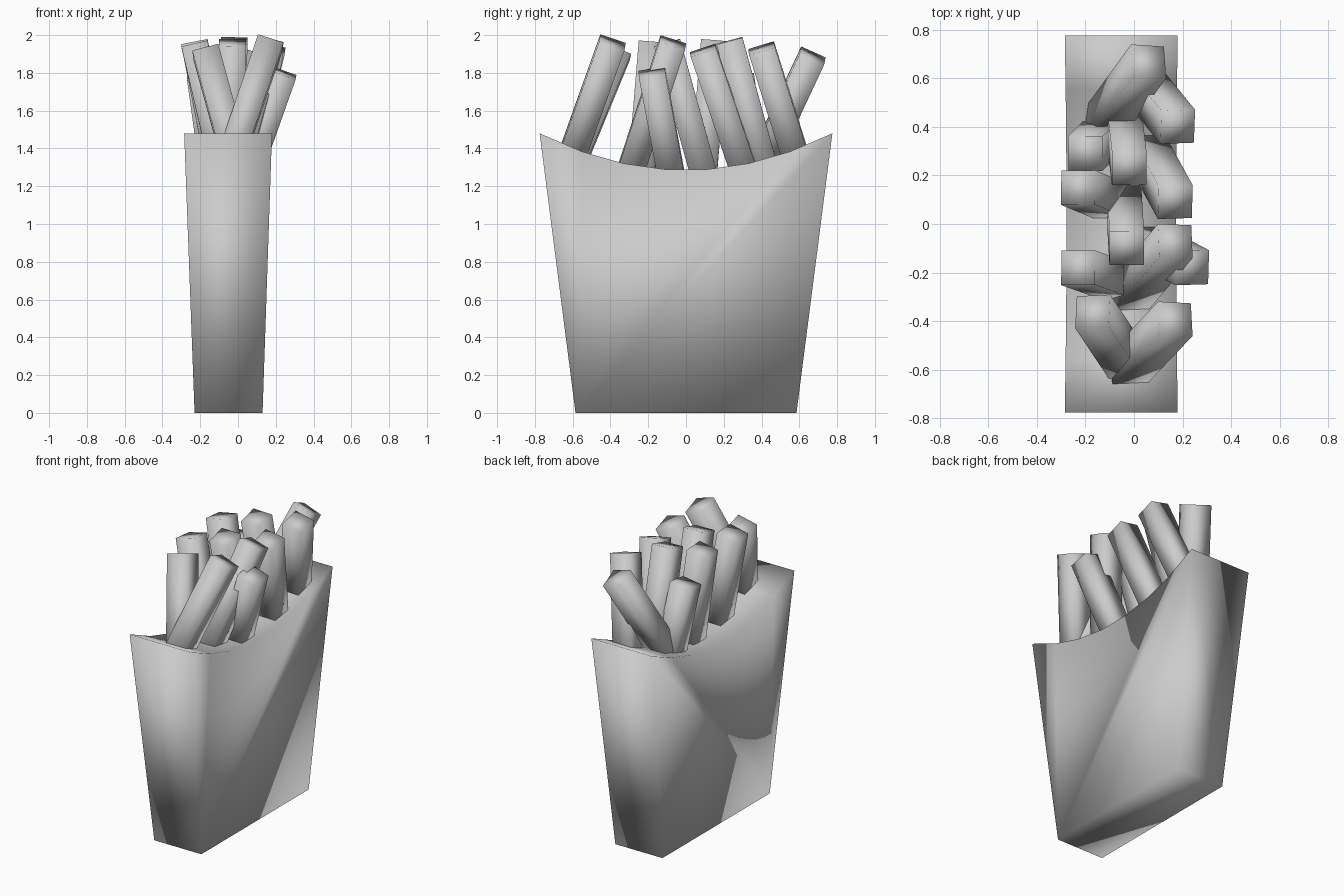
import bpy
import bmesh
from mathutils import Vector

if "Cube" in bpy.data.objects:
    bpy.data.objects.remove(bpy.data.objects["Cube"], do_unlink=True)

GREY = (0.6, 0.6, 0.6, 1.0)
grey = bpy.data.materials.new("plain grey")
grey.use_nodes = True
grey.diffuse_color = GREY
grey.node_tree.nodes["Principled BSDF"].inputs["Base Color"].default_value = GREY


def finish(bm, name):
    """Turn a bmesh into a smooth-shaded object."""
    bmesh.ops.recalc_face_normals(bm, faces=bm.faces)
    for face in bm.faces:
        face.smooth = True
    mesh = bpy.data.meshes.new(name)
    bm.to_mesh(mesh)
    bm.free()
    mesh.materials.append(grey)
    obj = bpy.data.objects.new(name, mesh)
    bpy.context.collection.objects.link(obj)
    return obj


# Carton: tapered box with a sagging top
HEIGHT, SAG, STEPS = 1.48, 0.195, 7


def carton_outline(bm, bottom_x, top_x):
    """One wide side: two bottom corners, then the curved rim."""
    points = [(bottom_x, 0.585, 0), (bottom_x, -0.585, 0)]
    for i in range(STEPS + 1):
        t = 2 * i / STEPS - 1
        z = HEIGHT - SAG * (1 - t * t)
        x = bottom_x + (top_x - bottom_x) * z / HEIGHT
        points.append((x, 0.775 * t, z))
    return [bm.verts.new(p) for p in points]


bm = bmesh.new()
left = carton_outline(bm, 0.13, 0.18)
right = carton_outline(bm, -0.23, -0.285)
bm.faces.new(left)
bm.faces.new(right)
for i in range(len(left)):
    j = (i + 1) % len(left)
    bm.faces.new((left[i], left[j], right[j], right[i]))
finish(bm, "carton")

# Fries: (centre of the tip, a point on the axis near the rim)
FRIES = [
    ((0.06, 0.67, 1.89), (-0.10, 0.45, 1.42)),
    ((0.18, 0.40, 1.93), (0.05, 0.56, 1.42)),
    ((-0.02, 0.23, 1.97), (-0.04, 0.40, 1.35)),
    ((-0.20, 0.29, 1.78), (-0.14, 0.35, 1.35)),
    ((-0.23, 0.15, 1.96), (-0.11, 0.10, 1.35)),
    ((0.17, 0.09, 1.92), (0.06, 0.29, 1.33)),
    ((-0.03, -0.10, 1.96), (-0.04, 0.07, 1.35)),
    ((0.17, -0.07, 1.96), (0.00, -0.27, 1.35)),
    ((0.24, -0.18, 1.80), (0.07, -0.09, 1.32)),
    ((-0.23, -0.18, 1.95), (-0.09, -0.23, 1.35)),
    ((-0.17, -0.36, 1.91), (-0.03, -0.57, 1.40)),
    ((0.17, -0.39, 1.96), (-0.02, -0.59, 1.40)),
]
WIDTH = 0.142

for number, (tip, base) in enumerate(FRIES, 1):
    tip, base = Vector(tip), Vector(base)
    axis = (tip - base).normalized()
    length = (tip - base).length + 0.2
    bm = bmesh.new()
    bmesh.ops.create_cube(bm, size=1)
    bmesh.ops.scale(bm, vec=(WIDTH, WIDTH, length), verts=bm.verts)
    obj = finish(bm, f"fry_{number}")
    obj.rotation_mode = "QUATERNION"
    obj.rotation_quaternion = Vector((0, 0, 1)).rotation_difference(axis)
    obj.location = tip - axis * length / 2
